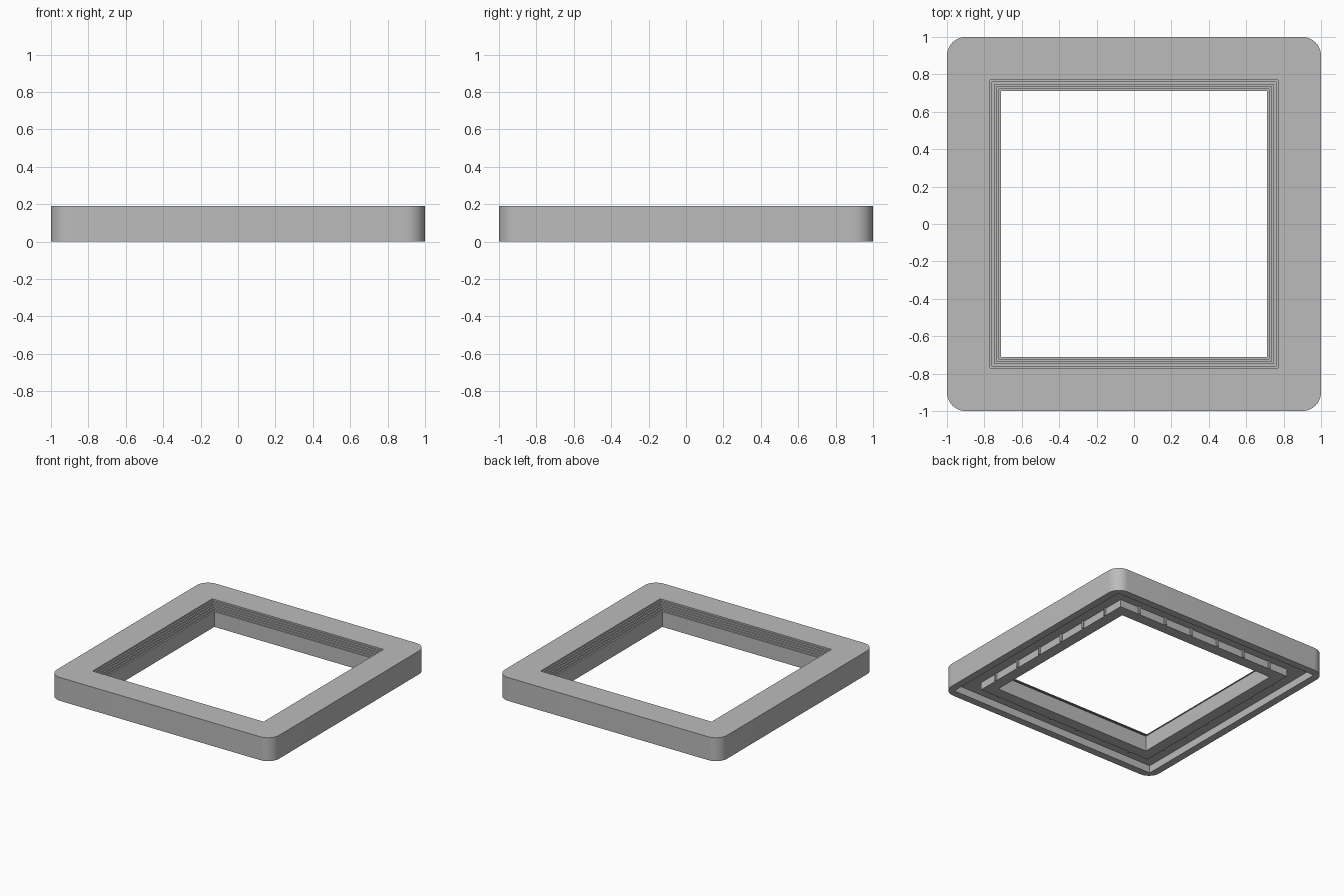
import bpy, bmesh, math
from mathutils import Matrix, Vector

cube = bpy.data.objects.get("Cube")
if cube:
    bpy.data.objects.remove(cube, do_unlink=True)

grey = bpy.data.materials.new("plain grey")
grey.use_nodes = True
grey.diffuse_color = (0.5, 0.5, 0.5, 1)
grey.node_tree.nodes["Principled BSDF"].inputs["Base Color"].default_value = (0.5, 0.5, 0.5, 1)

HEIGHT, HOLE, LIP, RIM, FLOOR = 0.19, 0.71, 0.80, 0.94, 0.06
STEPS, TREAD, RISER, SEGS = 5, 0.012, 0.013, 10


def make_object(name, bm):
    bmesh.ops.recalc_face_normals(bm, faces=bm.faces)
    mesh = bpy.data.meshes.new(name)
    bm.to_mesh(mesh)
    bm.free()
    mesh.materials.append(grey)
    obj = bpy.data.objects.new(name, mesh)
    bpy.context.collection.objects.link(obj)
    return obj


def ring(bm, half, radius, z):
    """Square loop with rounded corners; a zero radius gives sharp ones."""
    verts = []
    for corner in range(4):
        mid = math.pi / 4 + corner * math.pi / 2
        centre = Vector((math.cos(mid), math.sin(mid))) * (half - radius) * math.sqrt(2)
        for i in range(SEGS + 1):
            a = (corner + i / SEGS) * math.pi / 2
            verts.append(bm.verts.new((centre.x + radius * math.cos(a),
                                       centre.y + radius * math.sin(a), z)))
    return verts


# Cross-section of the frame: outer wall, top, steps, opening, lip and recess
profile = [(1, 0.1, 0), (1, 0.1, HEIGHT)]
for s in range(STEPS):
    half = HOLE + TREAD * (STEPS - s)
    profile += [(half, 0, HEIGHT - RISER * s), (half, 0, HEIGHT - RISER * (s + 1))]
profile += [(HOLE, 0, HEIGHT - RISER * STEPS), (HOLE, 0, 0), (LIP, 0, 0),
            (LIP, 0, FLOOR), (RIM, 0, FLOOR), (RIM, 0, 0)]

bm = bmesh.new()
rings = [ring(bm, *p) for p in profile]
for k, low in enumerate(rings):
    high = rings[(k + 1) % len(rings)]
    for i in range(len(low)):
        j = (i + 1) % len(low)
        bm.faces.new((low[i], low[j], high[j], high[i]))
bmesh.ops.remove_doubles(bm, verts=bm.verts, dist=0.0001)
frame = make_object("stepped_frame", bm)

# Small upright ribs on the outside of the lower lip
bm = bmesh.new()
for side in range(4):
    turn = Matrix.Rotation(side * math.pi / 2, 4, "Z")
    for n in range(6):
        place = Matrix.Translation((LIP + 0.004, (n - 2.5) * 0.25, FLOOR / 2))
        size = Matrix.Diagonal((0.02, 0.015, FLOOR, 1))
        bmesh.ops.create_cube(bm, size=1, matrix=turn @ place @ size)
make_object("lip_ribs", bm)

# Smooth rounded corners, sharp edges kept
bpy.ops.object.select_all(action="DESELECT")
frame.select_set(True)
bpy.context.view_layer.objects.active = frame
bpy.ops.object.shade_smooth_by_angle(angle=math.radians(30))
